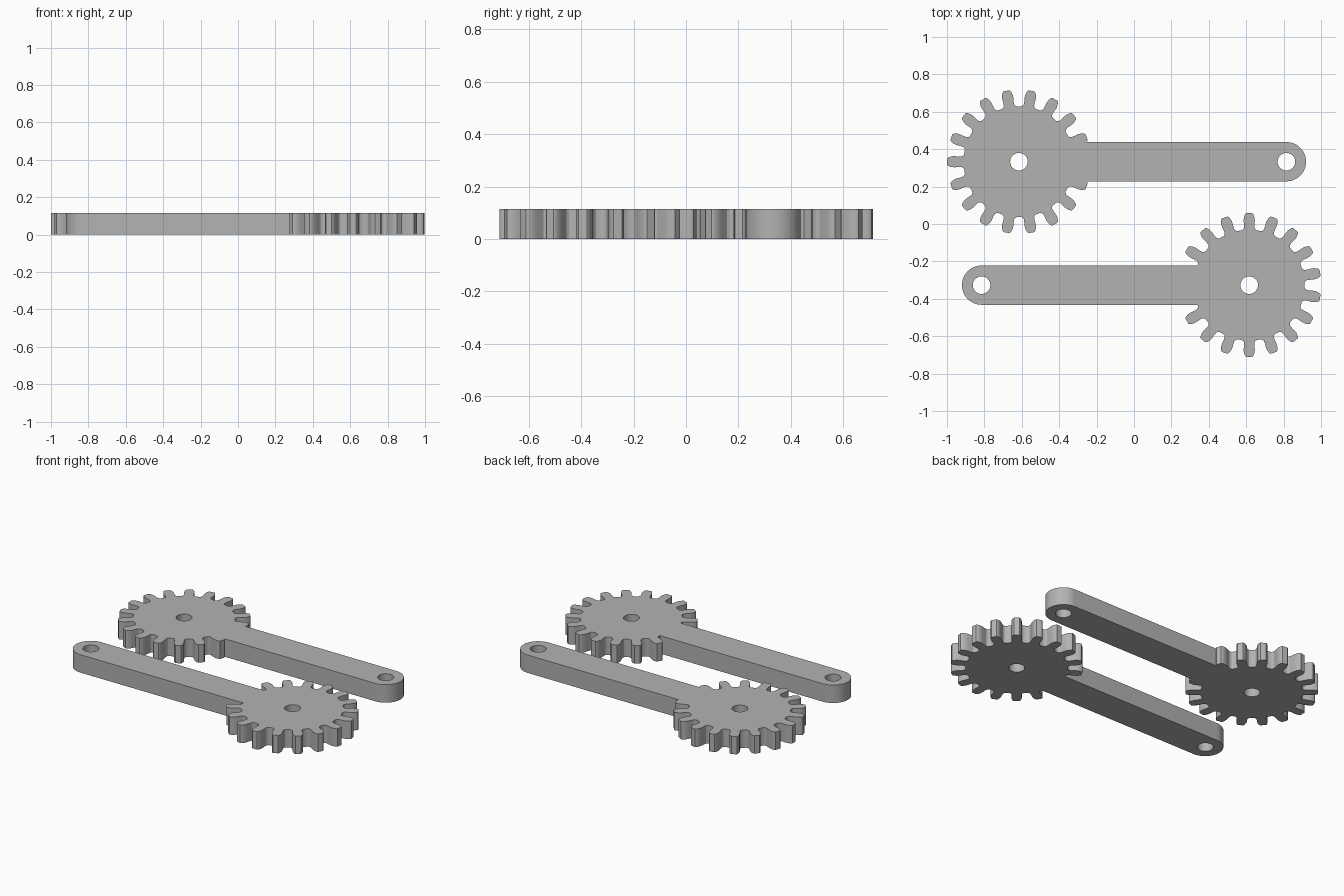
import bpy, bmesh, math

cube = bpy.data.objects.get("Cube")
if cube:
    bpy.data.objects.remove(cube, do_unlink=True)

HEIGHT = 0.115
TEETH = 18
ARM_HALF = 0.105
HOLE = 0.047
# One flank of a tooth: (radius, half width)
FLANK = [(0.296, 0.040), (0.299, 0.034), (0.308, 0.028), (0.325, 0.028),
         (0.345, 0.030), (0.360, 0.029), (0.373, 0.025), (0.381, 0.021), (0.385, 0.016)]

steel = bpy.data.materials.new("steel grey")
steel.use_nodes = True
grey = (0.45, 0.45, 0.45, 1)
steel.diffuse_color = grey
steel.node_tree.nodes["Principled BSDF"].inputs["Base Color"].default_value = grey


def plate(name, outline, z0=0.0, z1=HEIGHT):
    """Extrude a flat counter-clockwise outline into a solid plate."""
    bm = bmesh.new()
    base = bm.faces.new([bm.verts.new((x, y, z0)) for x, y in outline])
    top = bmesh.ops.extrude_face_region(bm, geom=[base])["geom"]
    bmesh.ops.translate(bm, vec=(0, 0, z1 - z0),
                        verts=[v for v in top if isinstance(v, bmesh.types.BMVert)])
    bmesh.ops.recalc_face_normals(bm, faces=bm.faces)
    mesh = bpy.data.meshes.new(name)
    bm.to_mesh(mesh)
    bm.free()
    mesh.materials.append(steel)
    obj = bpy.data.objects.new(name, mesh)
    bpy.context.collection.objects.link(obj)
    return obj


def arc(cx, cy, r, start, end, steps):
    return [(cx + r * math.cos(a), cy + r * math.sin(a))
            for a in (start + (end - start) * i / steps for i in range(steps + 1))]


def gear_outline(cx, cy, phase):
    points = []
    for i in range(TEETH):
        mid = phase + math.tau * i / TEETH
        rising = [(r, -w / r) for r, w in FLANK]
        falling = [(r, -a) for r, a in reversed(rising)]
        points += [(cx + r * math.cos(mid + a), cy + r * math.sin(mid + a))
                   for r, a in rising + falling]
    return points


def combine(target, other, operation):
    mod = target.modifiers.new(operation.lower(), "BOOLEAN")
    mod.operation = operation
    mod.solver = "EXACT"
    mod.object = other
    bpy.context.view_layer.objects.active = target
    bpy.ops.object.modifier_apply(modifier=mod.name)
    bpy.data.objects.remove(other, do_unlink=True)


def gear_arm(name, cx, cy, end_x, phase):
    side = 1 if end_x > cx else -1
    gear = plate(name, gear_outline(cx, cy, phase))
    # Arm with a rounded far end
    facing = 0 if side > 0 else math.pi
    bar = [(cx, cy + side * ARM_HALF), (cx, cy - side * ARM_HALF)]
    bar += arc(end_x, cy, ARM_HALF, facing - math.pi / 2, facing + math.pi / 2, 24)
    combine(gear, plate("arm", bar), "UNION")
    # Pivot holes
    for x in (cx, end_x):
        ring = arc(x, cy, HOLE, 0, math.tau, 32)[:-1]
        combine(gear, plate("hole_cutter", ring, -0.1, HEIGHT + 0.1), "DIFFERENCE")
    bpy.ops.object.select_all(action="DESELECT")
    gear.select_set(True)
    bpy.context.view_layer.objects.active = gear
    bpy.ops.object.shade_smooth_by_angle(angle=math.radians(25))


gear_arm("rear_gear_arm", -0.615, 0.333, 0.815, 0)
gear_arm("front_gear_arm", 0.616, -0.327, -0.815, math.pi / TEETH)
